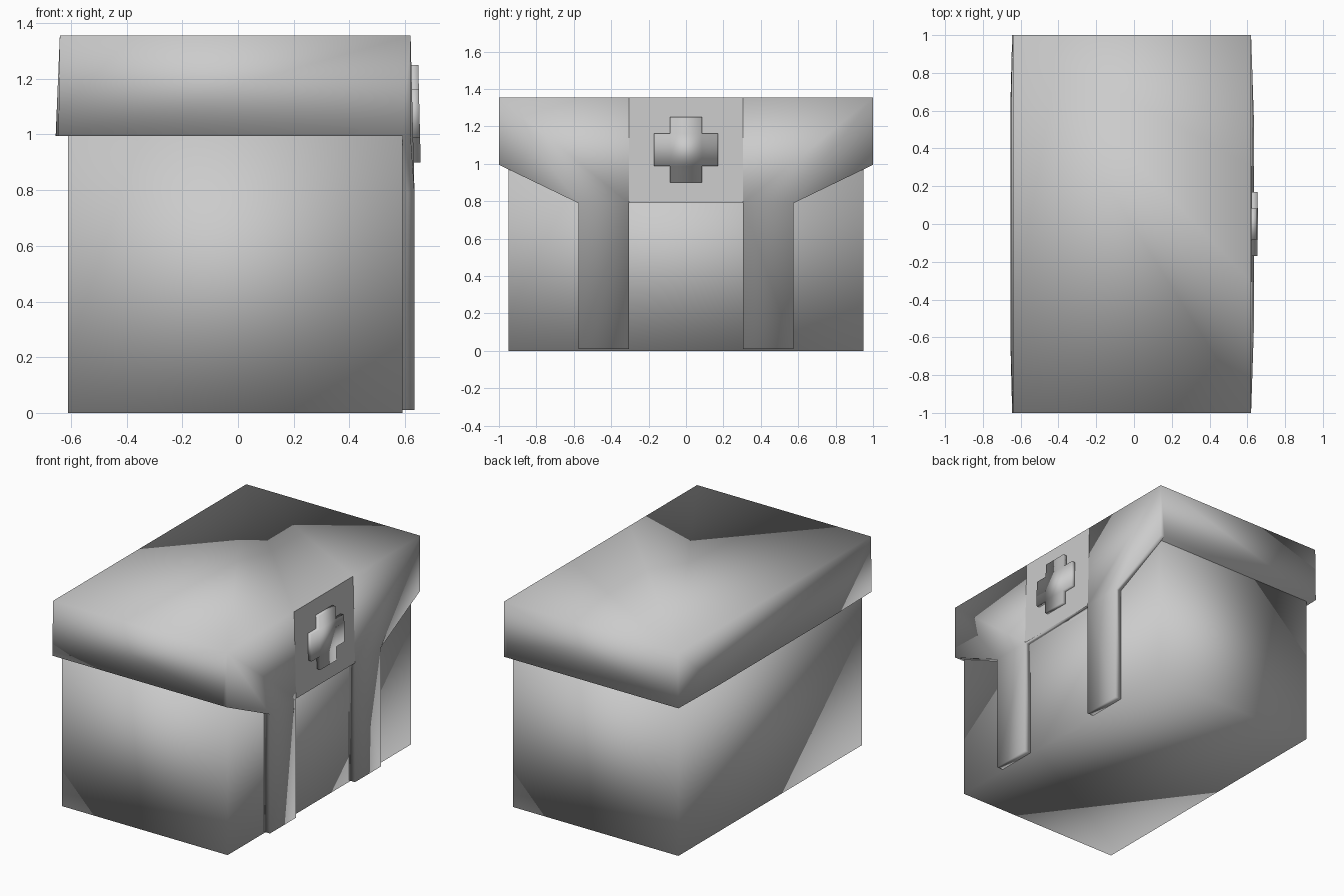
import bpy, bmesh

if "Cube" in bpy.data.objects:
    bpy.data.objects.remove(bpy.data.objects["Cube"])

TOP, EAVE, LINTEL, FOOT = 1.355, 0.995, 0.79, 0.01
WALL = 0.59


def front_x(z):
    # the facade leans slightly outwards towards its lower edge
    return 0.62 + 0.014 * (TOP - max(z, LINTEL)) / (TOP - LINTEL)


def finish(bm, name, smooth):
    bmesh.ops.remove_doubles(bm, verts=bm.verts, dist=1e-5)
    bmesh.ops.recalc_face_normals(bm, faces=bm.faces)
    for f in bm.faces:
        f.smooth = smooth
    me = bpy.data.meshes.new(name)
    bm.to_mesh(me)
    bm.free()
    ob = bpy.data.objects.new(name, me)
    bpy.context.collection.objects.link(ob)
    return ob


# Building walls
bm = bmesh.new()
bmesh.ops.create_cube(bm, size=1)
for v in bm.verts:
    v.co = (WALL if v.co.x > 0 else -0.61, v.co.y * 1.9, EAVE if v.co.z > 0 else 0)
finish(bm, "walls", True)

# Roof with sloping front skirt and two pillars, one connected shell
bm = bmesh.new()


def face(*pts):
    bm.faces.new([bm.verts.new(p) for p in pts])


def pts(s):
    p = {"tb": (-0.64, s, TOP), "bb": (-0.645, s, EAVE), "bm": (-0.655, 0.6 * s, EAVE),
         "f0": (0.62, s, TOP), "f4": (0.62, s, EAVE), "i4": (WALL, s, EAVE),
         "f1": (0.62, 0.305 * s, TOP)}
    for k, y, z in (("2", 0.305, LINTEL), ("3", 0.575, LINTEL),
                    ("5", 0.575, FOOT), ("6", 0.305, FOOT)):
        p["f" + k] = (front_x(z), y * s, z)
        p["i" + k] = (WALL, y * s, z)
    return p


L, R = pts(-1), pts(1)
for p in (L, R):
    for keys in ("tb f0 f4 i4 bb", "f0 f1 f2 f3", "f0 f3 f4", "f3 f4 i4 i3",
                 "f2 f3 f5 f6", "f3 f5 i5 i3", "f2 f6 i6 i2", "f5 f6 i6 i5",
                 "i2 i3 i5 i6", "tb bb bm"):
        face(*[p[k] for k in keys.split()])
face(L["tb"], L["f0"], L["f1"], R["f1"], R["f0"], R["tb"])
face(L["tb"], L["bm"], R["bm"], R["tb"])
face(L["bb"], L["bm"], R["bm"], R["bb"], R["i4"], L["i4"])
face(L["i4"], L["i3"], L["i2"], R["i2"], R["i3"], R["i4"])
face(L["f2"], R["f2"], R["i2"], L["i2"])
face(L["f1"], L["f2"], R["f2"], R["f1"])
roof = finish(bm, "roof_and_pillars", True)

# Flat sign panel above the entrance: crisp borders and flat shading
for poly in roof.data.polygons:
    if poly.center.x > 0.6 and abs(poly.center.y) < 0.01 and 1.0 < poly.center.z < 1.2:
        poly.use_smooth = False

# Raised cross on the sign, following the lean of the panel
bm = bmesh.new()
a, b, cz = 0.085, 0.17, 1.075
outline = [(-a, b), (a, b), (a, a), (b, a), (b, -a), (a, -a),
           (a, -b), (-a, -b), (-a, -a), (-b, -a), (-b, a), (-a, a)]
rings = []
for dx in (-0.01, 0.025):
    rings.append([bm.verts.new((front_x(cz + 1.03 * z) + dx, y, cz + 1.03 * z))
                  for y, z in outline])
    bm.faces.new(rings[-1])
for i in range(12):
    j = (i + 1) % 12
    bm.faces.new((rings[0][i], rings[0][j], rings[1][j], rings[1][i]))
finish(bm, "sign_cross", True)
